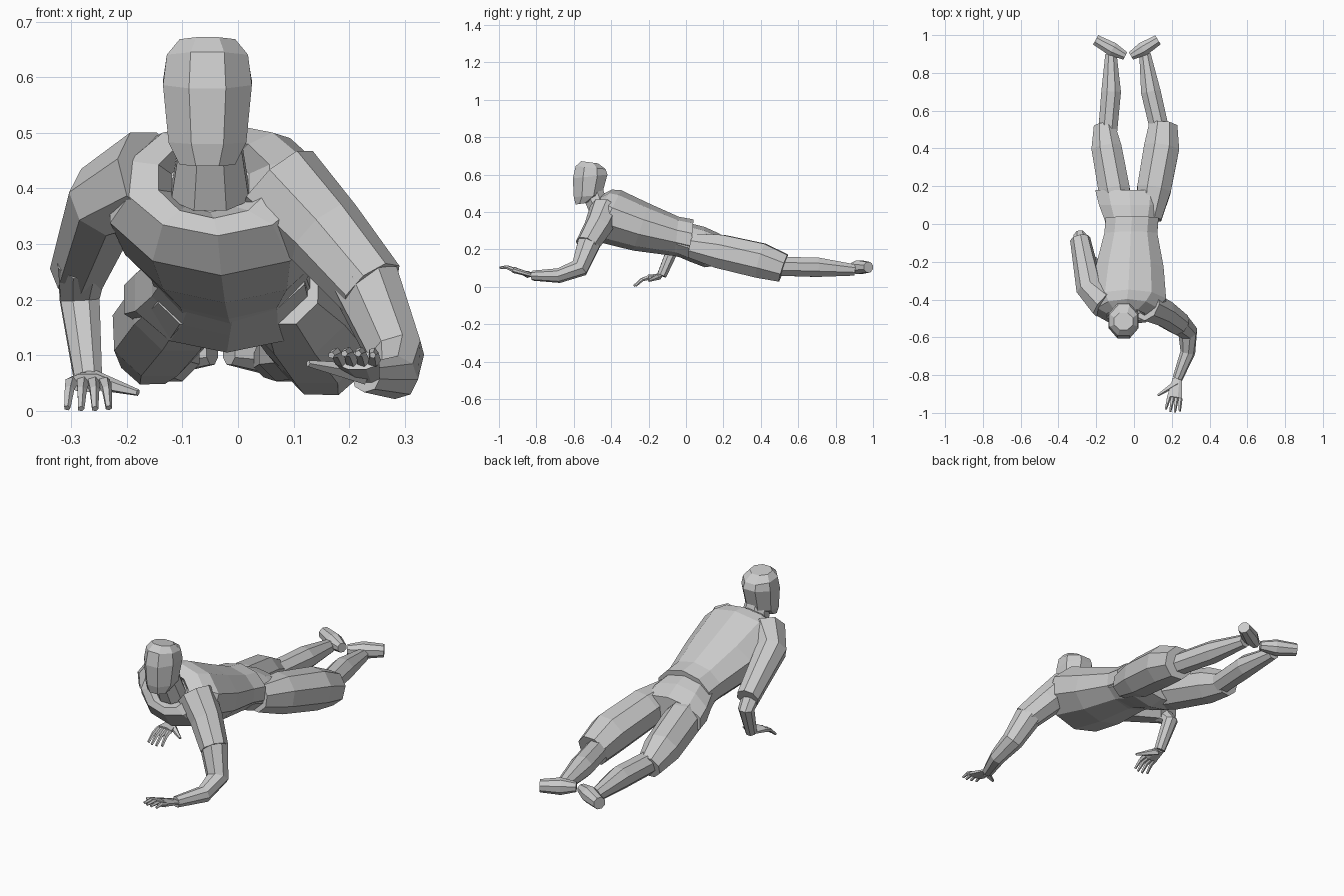
import bpy, bmesh, math
from mathutils import Vector

default_cube = bpy.data.objects.get("Cube")
if default_cube:
    bpy.data.objects.remove(default_cube, do_unlink=True)

tone = (0.6, 0.6, 0.6, 1)
grey = bpy.data.materials.new("matte grey")
grey.use_nodes = True
grey.diffuse_color = tone
grey.node_tree.nodes["Principled BSDF"].inputs["Base Color"].default_value = tone
UP = Vector((0, 0, 1))


def loft(name, rings, sides):
    """Skin flat faces over rings given as centre, half-width and half-height vectors."""
    bm = bmesh.new()
    grow = 1 / math.cos(math.pi / sides)
    angles = [(i + 0.5) * math.tau / sides for i in range(sides)]
    loops = []
    for centre, across, along in rings:
        loops.append([bm.verts.new(centre + (across * math.cos(a) + along * math.sin(a)) * grow)
                      for a in angles])
    for lower, upper in zip(loops, loops[1:]):
        for i in range(sides):
            j = (i + 1) % sides
            bm.faces.new((lower[i], lower[j], upper[j], upper[i]))
    bm.faces.new(loops[0])
    bm.faces.new(loops[-1])
    bmesh.ops.recalc_face_normals(bm, faces=bm.faces)
    mesh = bpy.data.meshes.new(name)
    bm.to_mesh(mesh)
    bm.free()
    mesh.materials.append(grey)
    part = bpy.data.objects.new(name, mesh)
    bpy.context.collection.objects.link(part)


def tube(name, path, start, end, bulge=0, flat=1, sides=8):
    """Limb whose radius runs from start to end, swelling by bulge in the middle."""
    points = [Vector(p) for p in path]
    last = len(points) - 1
    side = (points[1] - points[0]).cross(UP)
    rings = []
    for i, point in enumerate(points):
        tangent = (points[min(i + 1, last)] - points[max(i - 1, 0)]).normalized()
        side = (side - tangent * side.dot(tangent)).normalized()
        t = i / last
        radius = start + (end - start) * t + bulge * math.sin(math.pi * t)
        rings.append((point, side * radius, side.cross(tangent) * radius * flat))
    loft(name, rings, sides)


def trunk(name, first_x, last_x, sections, sides=10):
    """Sections of half-width, back y and z, front y and z; x drifts from first to last."""
    rings = []
    for i, (width, back_y, back_z, front_y, front_z) in enumerate(sections):
        x = first_x + (last_x - first_x) * i / (len(sections) - 1)
        back, front = Vector((x, back_y, back_z)), Vector((x, front_y, front_z))
        rings.append(((back + front) / 2, Vector((width, 0, 0)), (back - front) / 2))
    loft(name, rings, sides)


def hand(side, wrist, knuckles, drop, thumb_side):
    """Flat palm, four fanned fingers bent once, and a thumb."""
    wrist, knuckles = Vector(wrist), Vector(knuckles)
    reach = knuckles - wrist
    forward = reach.normalized()
    lateral = forward.cross(UP).normalized() * thumb_side
    middle = (wrist + knuckles) / 2
    tube(side + "_palm", [wrist, middle, knuckles], .025, .04, flat=.4)
    for n in range(4):
        spread = lateral * (n - 1.5)
        base = knuckles + spread * .02
        length = .085 - abs(n - 1.5) * .01
        tip = base + forward * length + spread * .005 - UP * drop
        bend = (base + tip) / 2 + UP * .01
        tube(f"{side}_finger_{n + 1}", [base, bend, tip], .01, .005, sides=5)
    root = wrist + reach * .2
    tip = knuckles + lateral * .09 - UP * drop / 2
    tube(side + "_thumb", [root, (root + tip) / 2, tip], .016, .005, sides=5)


# Shirt with a sunken neck opening
trunk("shirt", -.05, -.01, [
    (.07, -.42, .46, -.47, .36),
    (.1, -.45, .49, -.52, .35),
    (.16, -.4, .515, -.53, .32),
    (.2, -.35, .51, -.48, .25),
    (.18, -.2, .44, -.28, .2),
    (.14, -.04, .37, -.06, .17),
    (.14, .04, .355, .02, .15)])

# Neck and head
trunk("neck", -.05, -.05, [
    (.07, -.41, .42, -.5, .36),
    (.05, -.45, .54, -.56, .5)], sides=8)
trunk("head", -.055, -.055, [
    (.05, -.52, .45, -.59, .44),
    (.07, -.45, .49, -.6, .48),
    (.08, -.42, .6, -.605, .58),
    (.073, -.43, .63, -.59, .645),
    (.05, -.47, .66, -.56, .672)], sides=8)

# Trousers, bare calves and shoes splayed outwards
trunk("hips", -.01, -.025, [
    (.13, -.05, .34, -.05, .17),
    (.14, .02, .335, .02, .14),
    (.165, .1, .315, .1, .11),
    (.18, .18, .28, .18, .12)])
for side, sign, knee in (("right", -1, .055), ("left", 1, .075)):
    def mirrored(path):
        """Swap sides about a line that drifts to the right towards the feet."""
        return [(sign * x + min(0, .5 - y) * .08, y, z) for x, y, z in path]

    tube(side + "_trouser_leg", mirrored(
        [(.08, .03, .22), (.105, .18, .19), (.145, .4, .14), (.155, .52, .1)]),
        .065, knee, bulge=.025)
    tube(side + "_calf", mirrored(
        [(.14, .48, .11), (.105, .7, .105), (.09, .9, .09)]), .05, .03, bulge=.012)
    tube(side + "_shoe", mirrored(
        [(.015, .89, .105), (.08, .925, .105), (.165, .975, .105)]), .022, .028, bulge=.012)

# Right arm, bent back with the palm on the ground
right_wrist = (-.27, -.13, .06)
tube("right_sleeve", [(-.15, -.42, .42), (-.235, -.34, .38), (-.285, -.08, .25)], .085, .05)
tube("right_forearm", [(-.28, -.14, .27), (-.285, -.07, .2), right_wrist], .045, .025)
hand("right", right_wrist, (-.27, -.2, .05), drop=.035, thumb_side=-1)

# Left arm, reaching forward from a low elbow
left_wrist = (.23, -.82, .06)
tube("left_sleeve", [(.07, -.43, .41), (.155, -.47, .32), (.24, -.53, .22)], .08, .06)
tube("left_forearm", [(.23, -.52, .23), (.285, -.57, .1), (.285, -.68, .06), left_wrist], .06, .025)
hand("left", left_wrist, (.215, -.92, .09), drop=.01, thumb_side=1)
